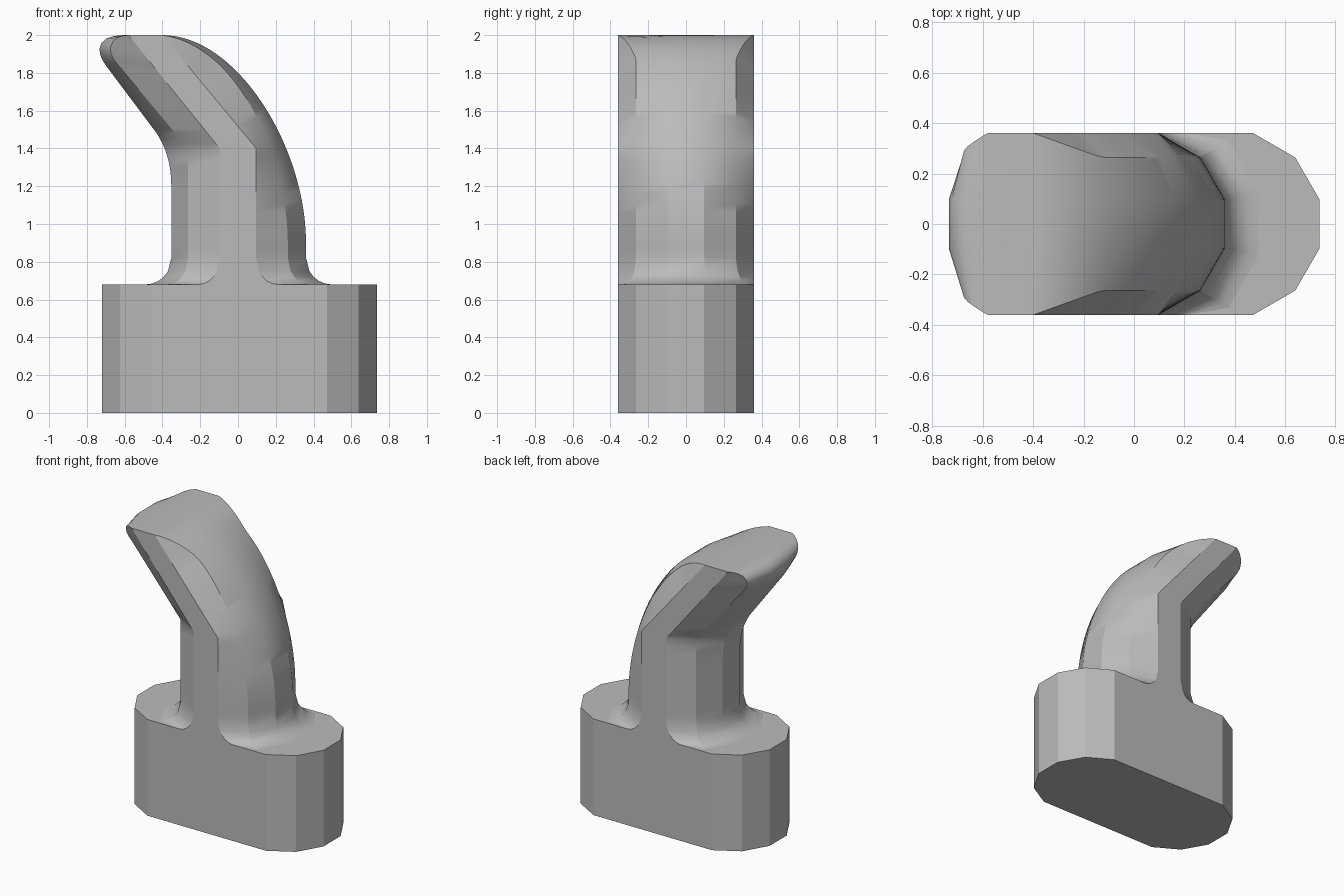
import bpy, bmesh, math
from mathutils import Vector

cube = bpy.data.objects.get("Cube")
if cube:
    bpy.data.objects.remove(cube)

grey = bpy.data.materials.new("plain grey")
grey.use_nodes = True
grey.diffuse_color = (0.5, 0.5, 0.5, 1)
grey.node_tree.nodes["Principled BSDF"].inputs["Base Color"].default_value = (0.5, 0.5, 0.5, 1)

R = 0.373        # radius of the twelve-sided section
BASE_TOP = 0.68
FLARE = 0.14     # size of the fillet where the neck meets the base
ROWS = 12


def finish(name, bm, angle):
    bmesh.ops.remove_doubles(bm, verts=bm.verts, dist=0.0005)
    bmesh.ops.recalc_face_normals(bm, faces=bm.faces)
    mesh = bpy.data.meshes.new(name)
    bm.to_mesh(mesh)
    bm.free()
    mesh.materials.append(grey)
    obj = bpy.data.objects.new(name, mesh)
    bpy.context.collection.objects.link(obj)
    bpy.ops.object.select_all(action="DESELECT")
    obj.select_set(True)
    bpy.context.view_layer.objects.active = obj
    bpy.ops.object.shade_smooth_by_angle(angle=math.radians(angle))


def bezier(a, b, c, d, n=32):
    a, b, c, d = map(Vector, (a, b, c, d))
    ts = [i / n for i in range(n + 1)]
    return [a*(1-t)**3 + 3*b*t*(1-t)**2 + 3*c*t*t*(1-t) + d*t**3 for t in ts]


def resample(points, n):
    """Evenly spaced points along a polyline."""
    lengths = [(b - a).length for a, b in zip(points, points[1:])]
    out = []
    for i in range(n + 1):
        d = sum(lengths) * i / n
        k = 0
        while k < len(lengths) - 1 and d > lengths[k]:
            d -= lengths[k]
            k += 1
        out.append(points[k].lerp(points[k + 1], min(1, d / lengths[k])))
    return out


# Base: a slot-shaped block with six-sided half-round ends
bm = bmesh.new()
ring = []
for k in range(12):
    a = math.radians(15 + 30 * k)
    shift = 0.375 if math.cos(a) > 0 else -0.36
    ring.append(bm.verts.new((shift + R * math.cos(a), R * math.sin(a), 0)))
bottom = bm.faces.new(ring)
top = bmesh.ops.extrude_face_region(bm, geom=[bottom])
for v in top["geom"]:
    if isinstance(v, bmesh.types.BMVert):
        v.co.z = BASE_TOP
finish("base", bm, 28)

# Neck and hooked head: one path per corner of the section, front to back
S, M, L = (R * math.cos(math.radians(a)) for a in (75, 45, 15))
V = Vector
outer = bezier((L, S, .9), (L, S, 1.4), (0, S, 2), (-.4, S, 2))
shoulder = bezier((M, M, .9), (M, M, 1.35), (0, M, 1.95), (-.4, M, 2))
for p in shoulder:                      # shoulder widens to meet the flat top
    if p.x < -.13:
        p.y += (L - M) * (-.13 - p.x) / .27
ridge = [V((S, L, 1.4)), V((-.4, L, 2))]
inner_ridge = [V((-S, L, 1.4)), V((-.58, L, 2))]
cheek = [V((-M, M, 1.4)), V((-.65, M, 1.86))]
cheek += bezier((-.65, M, 1.86), (-.70, .28, 1.92), (-.68, .30, 2), (-.58, L, 2), 8)[1:]
throat = bezier((-.353, S, 1.2), (-.353, S, 1.32), (-.38, S, 1.4), (-.43, S, 1.48), 8)
throat += [V((-.70, S, 1.84))]
throat += bezier((-.70, S, 1.84), (-.76, S, 1.92), (-.75, S, 2), (-.60, S, 2), 10)[1:]

columns = []
for k, upper in enumerate((outer, shoulder, ridge, inner_ridge, cheek, throat)):
    a = math.radians(15 + 30 * k)
    foot = V((upper[0].x, upper[0].y, BASE_TOP + FLARE))
    path = [foot] + upper
    knee = min(range(1, len(path) - 1), key=lambda i: abs(path[i].z - 1.4))
    column = []
    for i in range(6):                  # concave fillet at the foot
        t = math.radians(15 * i + 15 * (i == 5))
        out = FLARE * (1 - math.sin(t))
        rise = FLARE * (1 - math.cos(t))
        side = 1 if math.cos(a) > 0 else -1
        x = foot.x + side * out * max(abs(math.cos(a)), .8)
        column.append(V((x, min(L, foot.y + out * math.sin(a) * .7), BASE_TOP + rise)))
    column += resample(path[:knee + 1], ROWS)[1:]
    column += resample(path[knee:], 2 * ROWS)[1:]
    columns.append(column)
columns += [[V((p.x, -p.y, p.z)) for p in c] for c in reversed(columns)]

bm = bmesh.new()
grid = [[bm.verts.new(p) for p in c] for c in columns]
for c, left in enumerate(grid):
    right = grid[(c + 1) % len(grid)]
    for i in range(len(left) - 1):
        bm.faces.new((left[i], right[i], right[i + 1], left[i + 1]))
bm.faces.new([c[-1] for c in grid])
finish("hooked_neck", bm, 28)
